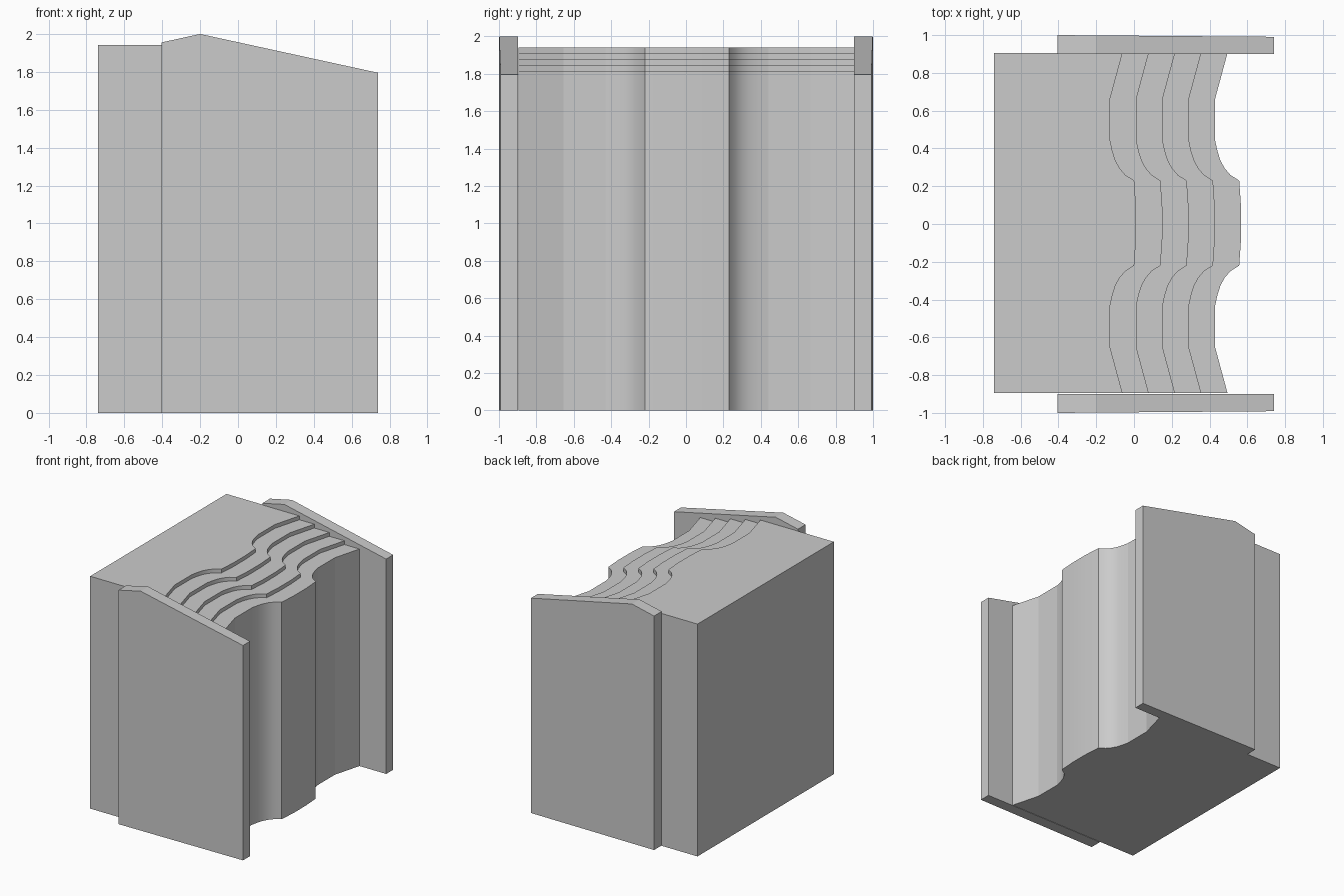
import bpy, bmesh, math

if "Cube" in bpy.data.objects:
    bpy.data.objects.remove(bpy.data.objects["Cube"])


def finish(name, bm):
    bmesh.ops.recalc_face_normals(bm, faces=bm.faces)
    for e in bm.edges:
        e.smooth = e.calc_face_angle(0) < math.radians(30)
    mesh = bpy.data.meshes.new(name)
    bm.to_mesh(mesh)
    bm.free()
    obj = bpy.data.objects.new(name, mesh)
    bpy.context.collection.objects.link(obj)
    return obj


def loft(name, sections, smooth=()):
    """Join equal-length closed sections and cap both ends."""
    bm = bmesh.new()
    rings = [[bm.verts.new(p) for p in s] for s in sections]
    n = len(rings[0])
    for i, (a, b) in enumerate(zip(rings, rings[1:])):
        for j in range(n):
            k = (j + 1) % n
            f = bm.faces.new((a[j], a[k], b[k], b[j]))
            f.smooth = i in smooth
    bm.faces.new(rings[0])
    bm.faces.new(rings[-1])
    return finish(name, bm)


# Stepped body: a wavy front edge repeated back up five shallow levels
BACK, TREAD, RISE, BASE, LEVELS = -0.74, 0.139, 0.032, 1.813, 5
half = [(0.495, 0.90), (0.43, 0.66), (0.43, 0.435), (0.442, 0.38), (0.458, 0.33),
        (0.48, 0.29), (0.51, 0.255), (0.557, 0.225), (0.567, 0.08)]
front = [(x, -y) for x, y in half] + half[::-1]
Y_SHIFT = 0.005


def stair_section(x, y):
    pts = [(BACK, y, 0), (x, y, 0)]
    for i in range(LEVELS):
        z = BASE + i * RISE
        end = BACK if i == LEVELS - 1 else x - (i + 1) * TREAD
        pts += [(x - i * TREAD, y, z), (end, y, z)]
    return pts


curved = set(range(2, 7)) | set(range(10, 15)) | {7, 8, 9}
loft("stepped_body", [stair_section(x, y + Y_SHIFT) for x, y in front], curved)

# Side walls with a peaked, forward-sloping top, tapering slightly to the front
wall = [(-0.405, 0), (0.74, 0), (0.74, 1.795), (-0.2, 2.0), (-0.405, 1.955)]
for label, s in (("near", -1), ("far", 1)):
    inner = [(x, s * 0.899, z) for x, z in wall]
    outer = [(x, s * (1.0 - 0.009 * (x + 0.405) / 1.145), z) for x, z in wall]
    loft(label + "_side_wall", [inner, outer])
